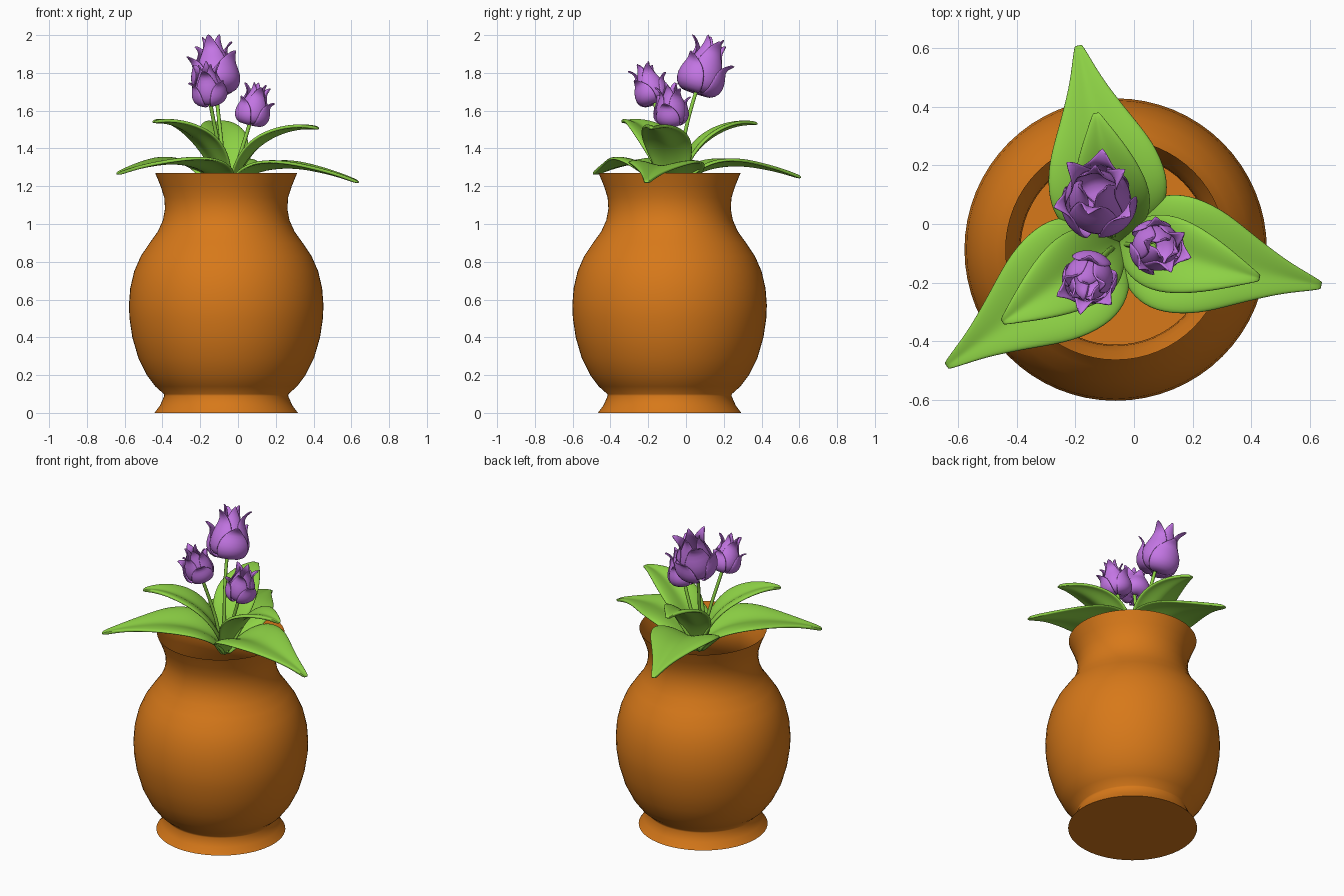
import bpy, math
from mathutils import Vector

if "Cube" in bpy.data.objects:
    bpy.data.objects.remove(bpy.data.objects["Cube"])


def material(name, col):
    m = bpy.data.materials.new(name)
    m.diffuse_color = (*col, 1)
    m.use_nodes = True
    m.node_tree.nodes["Principled BSDF"].inputs["Base Color"].default_value = m.diffuse_color
    return m


ORANGE = material("orange_clay", (0.68, 0.19, 0.01))
GREEN = material("leaf_green", (0.27, 0.65, 0.06))
PURPLE = material("petal_purple", (0.55, 0.18, 0.78))


def make(name, verts, faces, mat, angle=60, thick=0, sub=0):
    me = bpy.data.meshes.new(name)
    me.from_pydata(verts, [], faces)
    me.materials.append(mat)
    ob = bpy.data.objects.new(name, me)
    bpy.context.collection.objects.link(ob)
    if thick:
        s = ob.modifiers.new("thickness", 'SOLIDIFY')
        s.thickness, s.offset = thick, 0
    if sub:
        ob.modifiers.new("smooth", 'SUBSURF').levels = sub
        ob.modifiers["smooth"].render_levels = sub
    bpy.ops.object.select_all(action='DESELECT')
    ob.select_set(True)
    bpy.context.view_layer.objects.active = ob
    bpy.ops.object.shade_smooth_by_angle(angle=math.radians(angle))
    return ob


def grid_faces(rows, cols, start=0):
    return [(start + r * cols + c, start + r * cols + c + 1,
             start + (r + 1) * cols + c + 1, start + (r + 1) * cols + c)
            for r in range(rows - 1) for c in range(cols - 1)]


# vase: flared foot, round belly, neck and open flared rim
CX, CY, N = -0.0625, -0.087, 64
prof = [(0.38, 0), (0.35, 0.04), (0.328, 0.09), (0.33, 0.1), (0.375, 0.14), (0.42, 0.2),
        (0.465, 0.29), (0.497, 0.4), (0.512, 0.5), (0.515, 0.57), (0.508, 0.66), (0.487, 0.75),
        (0.452, 0.83), (0.405, 0.9), (0.362, 0.96), (0.335, 1.02), (0.324, 1.08),
        (0.328, 1.14), (0.347, 1.2), (0.376, 1.27)]
verts = [(CX + r * math.cos(2 * math.pi * i / N), CY + r * math.sin(2 * math.pi * i / N), z)
         for r, z in prof for i in range(N)]
faces = [(k * N + i, k * N + (i + 1) % N, (k + 1) * N + (i + 1) % N, (k + 1) * N + i)
         for k in range(len(prof) - 1) for i in range(N)]
faces.append(tuple(reversed(range(N))))
make("vase", verts, faces, ORANGE, 40)

# leaves: rows of (distance along, height, half width, edge lift)
BIG = [(0, 1.12, .03, .01), (.06, 1.2, .13, .04), (.15, 1.25, .19, .05), (.28, 1.285, .21, .05),
       (.45, 1.3, .185, .035), (.6, 1.295, .13, .02), (.8, 1.268, .06, .01),
       (.93, 1.24, .03, .005), (1, 1.225, .012, 0)]
SMALL = [(0, 1.14, .03, .01), (.1, 1.28, .1, .03), (.25, 1.38, .135, .04), (.45, 1.455, .13, .035),
         (.7, 1.505, .085, .02), (.9, 1.515, .035, .008), (1, 1.51, .01, 0)]
SECTION = [(-1, .85), (-.75, 1), (-.4, .65), (0, 0), (.4, .65), (.75, 1), (1, .85)]


def leaf(name, tip, rows, dz):
    base = Vector((-0.05, -0.06, 0))
    along = Vector((*tip, 0)) - base
    side = Vector((-along.y, along.x, 0)).normalized()
    vs = [base + along * t + side * (w * u) + Vector((0, 0, z + dz * t + lift * k))
          for t, z, w, lift in rows for u, k in SECTION]
    make(name, vs, grid_faces(len(rows), len(SECTION)), GREEN, 80, 0.018, 2)


for i, (tip, dz) in enumerate([((-.19, .61), .02), ((.64, -.21), -.005), ((-.64, -.485), .04)]):
    leaf(f"outer_leaf_{i + 1}", tip, BIG, dz)
for i, (tip, dz) in enumerate([((-.13, .38), .02), ((.43, -.185), -.005), ((-.45, -.335), .03)]):
    leaf(f"inner_leaf_{i + 1}", tip, SMALL, dz)

# petal layers: rows of (radius, height, half angle in degrees), unit flower height
OUTER = [(.06, .03, 60), (.26, .0, 55), (.39, .12, 52), (.41, .28, 48), (.37, .42, 40),
         (.35, .52, 24), (.42, .6, 9), (.47, .63, 2)]
MIDDLE = [(.05, .05, 60), (.3, .06, 60), (.37, .25, 58), (.33, .48, 52), (.24, .66, 46),
          (.23, .78, 30), (.3, .88, 13), (.36, .93, 2)]
INNER = [(.05, .07, 60), (.27, .1, 60), (.33, .28, 60), (.28, .5, 56), (.19, .7, 52),
         (.14, .82, 45), (.14, .93, 22), (.17, 1.0, 3)]


def flower(i, bottom, top, spin, stem_base):
    bottom, top = Vector(bottom), Vector(top)
    axis = top - bottom
    h = axis.length
    rot = Vector((0, 0, 1)).rotation_difference(axis)
    vs, fs, cols = [], [], 7
    for layer, rows in enumerate((OUTER, MIDDLE, INNER)):
        for p in range(3):
            mid = math.radians(spin + 120 * p + 60 * layer)
            start = len(vs)
            for r, z, half in rows:
                for c in range(cols):
                    u = c / (cols - 1) * 2 - 1
                    a = mid + math.radians(half) * u
                    rr = r * (1 + .04 * u)
                    vs.append(bottom + rot @ Vector((rr * math.cos(a), rr * math.sin(a), z)) * h)
            fs += grid_faces(len(rows), cols, start)
    make(f"tulip_bloom_{i}", vs, fs, PURPLE, 80, 0.008, 1)

    # stem below the bloom
    cu = bpy.data.curves.new(f"tulip_stem_{i}", 'CURVE')
    cu.dimensions, cu.bevel_depth, cu.bevel_resolution = '3D', 0.01, 3
    cu.use_fill_caps = True
    sp = cu.splines.new('BEZIER')
    sp.bezier_points.add(1)
    a, b = Vector(stem_base), bottom + axis * 0.08
    d = (b - a).length / 3
    lean = axis.normalized() * d
    for pt, co, t in ((sp.bezier_points[0], a, Vector((0, 0, d))), (sp.bezier_points[1], b, lean)):
        pt.co, pt.handle_left, pt.handle_right = co, co - t, co + t
    cu.materials.append(GREEN)
    bpy.context.collection.objects.link(bpy.data.objects.new(f"tulip_stem_{i}", cu))


flower(1, (-.115, .05, 1.69), (-.14, .15, 1.99), 80, (-.07, -.04, 1.15))
flower(2, (-.145, -.165, 1.635), (-.175, -.235, 1.85), 200, (-.07, -.08, 1.15))
flower(3, (.06, -.075, 1.525), (.115, -.085, 1.745), -20, (-.03, -.07, 1.15))
